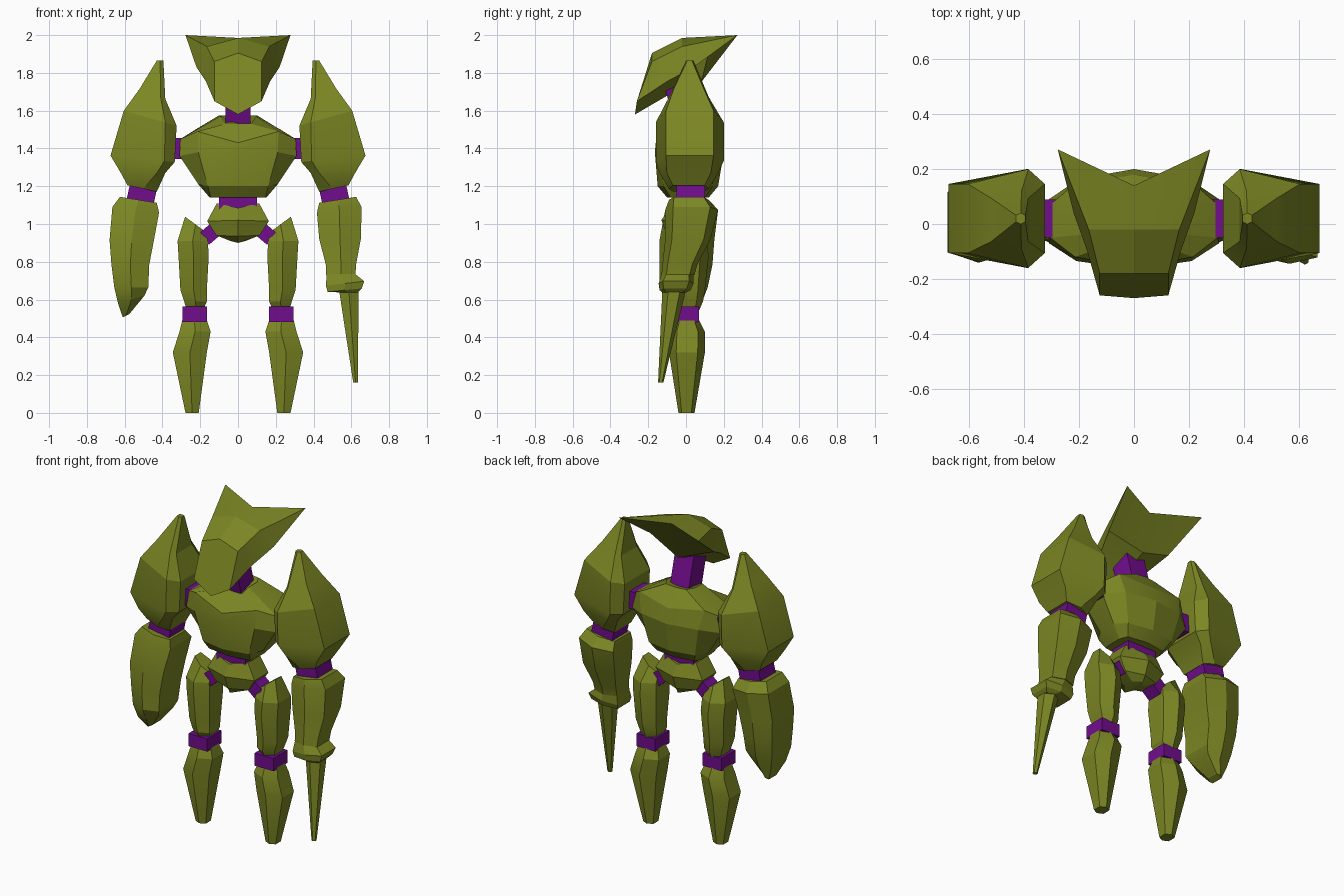
import bpy, bmesh, math
from mathutils import Matrix, Vector

if "Cube" in bpy.data.objects:
    bpy.data.objects.remove(bpy.data.objects["Cube"])


def material(name, rgb):
    m = bpy.data.materials.new(name)
    m.use_nodes = True
    m.diffuse_color = (*rgb, 1)
    bsdf = next(n for n in m.node_tree.nodes if n.type == 'BSDF_PRINCIPLED')
    bsdf.inputs["Base Color"].default_value = (*rgb, 1)
    return m


OLIVE = material("olive armour", (0.2, 0.24, 0.017))
PURPLE = material("purple joint", (0.165, 0.004, 0.27))


def finish(name, bm, mat):
    bmesh.ops.recalc_face_normals(bm, faces=bm.faces)
    me = bpy.data.meshes.new(name)
    bm.to_mesh(me)
    bm.free()
    me.materials.append(mat)
    me.shade_smooth()
    me.set_sharp_from_angle(angle=math.radians(20))
    ob = bpy.data.objects.new(name, me)
    bpy.context.collection.objects.link(ob)
    return ob


def loft(name, rings, side=1):
    """Skin closed rings of equal length; both ends are capped in two halves."""
    bm = bmesh.new()
    rows = [[bm.verts.new((x * side, y, z)) for x, y, z in r] for r in rings]
    n = len(rows[0])
    for a, b in zip(rows, rows[1:]):
        for i in range(n):
            j = (i + 1) % n
            bm.faces.new((a[i], a[j], b[j], b[i]))
    h = n // 2
    for r in (rows[0], rows[-1]):
        bm.faces.new(r[:h + 1])
        bm.faces.new(r[h:] + r[:1])
    return finish(name, bm, OLIVE)


def sym(*half):
    """Ring from its +x half, listed centre to centre."""
    return list(half) + [(-x, y, z) for x, y, z in half[-2:0:-1]]


def hexa(xi, xo, y0, y1, z, slope=0.0, xm=None, f=0.6):
    """Six-sided ring with front and back ridges; slope tilts it outward."""
    mid, c = (xi + xo) / 2, (y0 + y1) / 2
    xm = mid if xm is None else xm
    ya, yb = c + (y0 - c) * f, c + (y1 - c) * f
    pts = [(xm, y0), (xo, ya), (xo, yb), (xm, y1), (xi, yb), (xi, ya)]
    return [(x, y, z + slope * (x - mid)) for x, y in pts]


def block(name, centre, size, axis='Y', angle=0):
    bm = bmesh.new()
    m = (Matrix.Translation(Vector(centre)) @ Matrix.Rotation(math.radians(angle), 4, axis)
         @ Matrix.Diagonal((*size, 1)))
    bmesh.ops.create_cube(bm, size=1, matrix=m)
    return finish(name, bm, PURPLE)


# Horned head: faceplate, middle and swept-back horn tips
loft("head", [
    sym((0, -.18, 1.905), (.125, -.18, 1.86), (.125, -.26, 1.65), (0, -.27, 1.58)),
    sym((0, -.02, 1.985), (.165, -.02, 1.94), (.17, -.10, 1.755), (0, -.09, 1.685)),
    sym((0, .14, 1.985), (.278, .272, 2.0), (.22, .04, 1.83), (0, .08, 1.75)),
])
block("neck", (0, -.02, 1.63), (.13, .13, .25), 'X', 15)

# Torso with a collar raised at the back
loft("torso", [
    sym((0, -.10, 1.14), (.145, -.08, 1.14), (.15, -.03, 1.14),
        (.15, .05, 1.14), (.13, .10, 1.14), (0, .12, 1.14)),
    sym((0, -.15, 1.20), (.16, -.12, 1.20), (.21, -.05, 1.21),
        (.21, .07, 1.21), (.16, .14, 1.20), (0, .17, 1.20)),
    sym((0, -.165, 1.38), (.21, -.135, 1.38), (.31, -.07, 1.36),
        (.31, .09, 1.36), (.2, .165, 1.38), (0, .2, 1.38)),
    sym((0, -.16, 1.43), (.215, -.12, 1.49), (.305, -.05, 1.45),
        (.305, .07, 1.45), (.225, .14, 1.50), (0, .18, 1.47)),
    sym((0, -.075, 1.53), (.07, -.07, 1.53), (.095, -.03, 1.57),
        (.1, .05, 1.575), (.07, .10, 1.575), (0, .11, 1.575)),
])
block("waist", (0, 0, 1.115), (.2, .14, .09))

# Pelvis
loft("pelvis", [
    sym((0, -.08, .90), (.04, -.03, .91), (.04, .03, .91), (0, .08, .90)),
    sym((0, -.10, .935), (.115, -.06, .94), (.115, .06, .94), (0, .10, .935)),
    sym((0, -.13, 1.02), (.163, -.07, 1.015), (.163, .07, 1.015), (0, .13, 1.02)),
    sym((0, -.09, 1.085), (.112, -.06, 1.11), (.112, .06, 1.11), (0, .09, 1.085)),
])

for side, label in ((1, "left"), (-1, "right")):
    # Leg
    block(f"{label}_hip", (.145 * side, 0, .95), (.09, .1, .08), 'Y', 40 * side)
    loft(f"{label}_thigh", [
        hexa(.17, .28, -.05, .05, .998, .74),
        hexa(.16, .32, -.10, .11, .91),
        hexa(.155, .315, -.105, .12, .83),
        hexa(.165, .305, -.085, .10, .65),
        hexa(.165, .285, -.08, .09, .59),
        hexa(.18, .275, -.06, .075, .555),
    ], side)
    block(f"{label}_knee", (.23 * side, 0, .522), (.13, .14, .08))
    loft(f"{label}_shin", [
        hexa(.165, .295, -.06, .07, .49),
        hexa(.145, .31, -.085, .10, .43),
        hexa(.165, .345, -.09, .10, .32),
        hexa(.208, .278, -.04, .045, 0),
    ], side)

    # Shoulder and upper arm
    block(f"{label}_shoulder_joint", (.325 * side, .02, 1.4), (.09, .14, .11))
    loft(f"{label}_upper_arm", [
        hexa(.395, .43, .0, .04, 1.865),
        hexa(.385, .52, -.09, .12, 1.69, .4, .41, .75),
        hexa(.325, .605, -.16, .2, 1.56, .28, .385, .7),
        hexa(.335, .675, -.16, .2, 1.345, .1, .39, .7),
        hexa(.385, .62, -.14, .17, 1.27, 0, .43, .75),
        hexa(.43, .585, -.09, .12, 1.188, .22, .5, .8),
    ], side)
    block(f"{label}_elbow", (.51 * side, .025, 1.155), (.145, .15, .1), 'Y', -12 * side)

# Bladed forearm
loft("left_forearm", [
    hexa(.43, .625, -.09, .12, 1.128, .16, None, .75),
    hexa(.418, .655, -.11, .17, 1.075, .12, None, .7),
    hexa(.43, .65, -.11, .13, .92, 0, None, .7),
    hexa(.465, .625, -.125, .06, .785, 0, None, .7),
    hexa(.467, .622, -.13, .045, .73, 0, None, .7),
], 1)
loft("left_wrist_guard", [
    hexa(.47, .62, -.13, .04, .735, 0, None, .7),
    hexa(.465, .668, -.145, .04, .685, .12, None, .75),
    hexa(.475, .655, -.14, .025, .65, .1, None, .75),
    hexa(.535, .635, -.125, .0, .638, 0, None, .7),
], 1)
loft("left_blade", [
    hexa(.535, .638, -.125, .0, .65, 0, None, .5),
    hexa(.61, .635, -.148, -.12, .16, 0, None, .5),
], 1)

# Heavy blunt forearm
loft("right_forearm", [
    hexa(.43, .625, -.09, .12, 1.128, .16, None, .75),
    hexa(.418, .665, -.11, .17, 1.075, .12, None, .75),
    hexa(.445, .68, -.14, .15, .915, 0, None, .75),
    hexa(.47, .67, -.14, .14, .785, 0, None, .75),
    hexa(.475, .655, -.14, .115, .665, 0, None, .75),
    hexa(.495, .635, -.11, .09, .60, -.3, None, .75),
    hexa(.575, .61, -.04, .06, .515, -.5, None, .75),
], -1)
